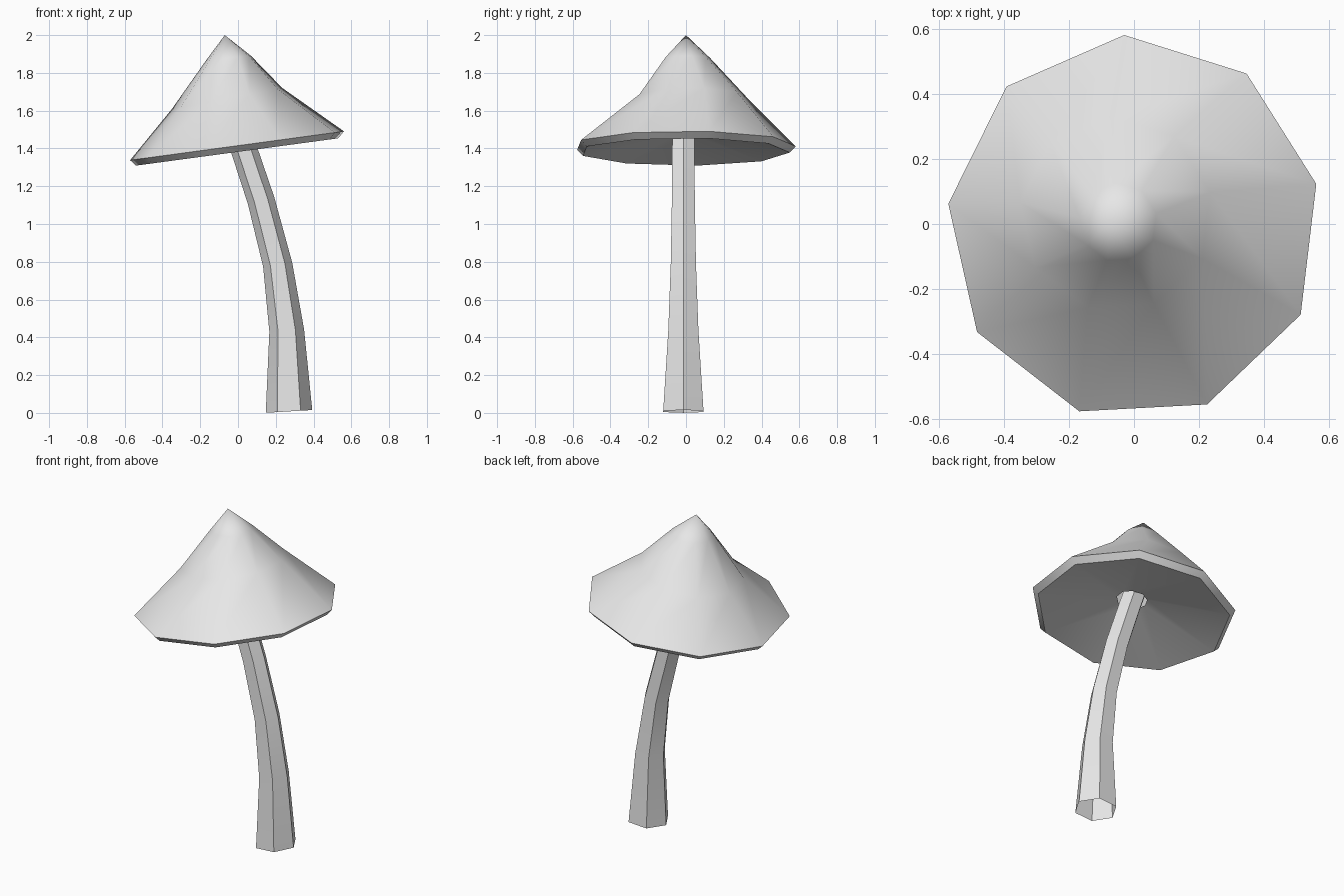
import bpy, bmesh, math
from mathutils import Vector

cube = bpy.data.objects.get("Cube")
if cube:
    bpy.data.objects.remove(cube, do_unlink=True)

grey = bpy.data.materials.new("pale_grey")
grey.diffuse_color = (0.8, 0.8, 0.8, 1)
grey.use_nodes = True
grey.node_tree.nodes["Principled BSDF"].inputs["Base Color"].default_value = (0.8, 0.8, 0.8, 1)


def ring(bm, sides, start, centre, radius, slope, x_scale=1.0):
    """Polygon of verts around centre, leaning so that z rises by slope along x."""
    verts = []
    for i in range(sides):
        a = math.radians(start) + math.tau * i / sides
        x, y = radius * x_scale * math.cos(a), radius * math.sin(a)
        verts.append(bm.verts.new(Vector(centre) + Vector((x, y, slope * x))))
    return verts


def bridge(bm, upper, lower):
    """Quads between two rings, facing outward when upper is above lower."""
    n = len(upper)
    for i in range(n):
        j = (i + 1) % n
        bm.faces.new((lower[i], lower[j], upper[j], upper[i]))


def finish(bm, name, angle):
    mesh = bpy.data.meshes.new(name)
    bm.to_mesh(mesh)
    bm.free()
    obj = bpy.data.objects.new(name, mesh)
    bpy.context.collection.objects.link(obj)
    mesh.materials.append(grey)
    bpy.ops.object.select_all(action='DESELECT')
    obj.select_set(True)
    bpy.context.view_layer.objects.active = obj
    bpy.ops.object.shade_smooth_by_angle(angle=math.radians(angle))


# Cap: nine-sided leaning cone, thin lip, hollow underside with a hole for the stem
bm = bmesh.new()
tip = bm.verts.new((-0.07, 0, 2.0))
cap_rings = [  # centre, radius, slope, x scale
    ((-0.048, 0.005, 1.88), 0.122, 0.09, 0.98),
    ((-0.055, 0.03, 1.665), 0.3, 0.19, 0.99),
    ((0, -0.01, 1.415), 0.592, 0.135, 0.972),
    ((0, -0.01, 1.382), 0.56, 0.135, 0.972),
    ((0.005, -0.012, 1.475), 0.087, 0.135, 1.0),
]
rings = [ring(bm, 9, 13, *r) for r in cap_rings]
for i in range(9):
    bm.faces.new((tip, rings[0][i], rings[0][(i + 1) % 9]))
for upper, lower in zip(rings, rings[1:]):
    bridge(bm, upper, lower)
finish(bm, "mushroom_cap", 38)

# Stem: bent hexagonal tube, open at the foot
bm = bmesh.new()
stem_rings = [  # x, z, radius, slope
    (-0.02, 1.54, 0.066, 0.3),
    (0.03, 1.4, 0.068, 0.25),
    (0.122, 1.125, 0.07, 0.25),
    (0.21, 0.785, 0.077, 0.14),
    (0.258, 0.435, 0.092, 0.06),
    (0.27, 0.008, 0.123, 0.06),
]
rings = [ring(bm, 6, 0, (x, -0.014, z), r, s) for x, z, r, s in stem_rings]
for upper, lower in zip(rings, rings[1:]):
    bridge(bm, upper, lower)
bm.faces.new(rings[0])
finish(bm, "mushroom_stem", 30)
